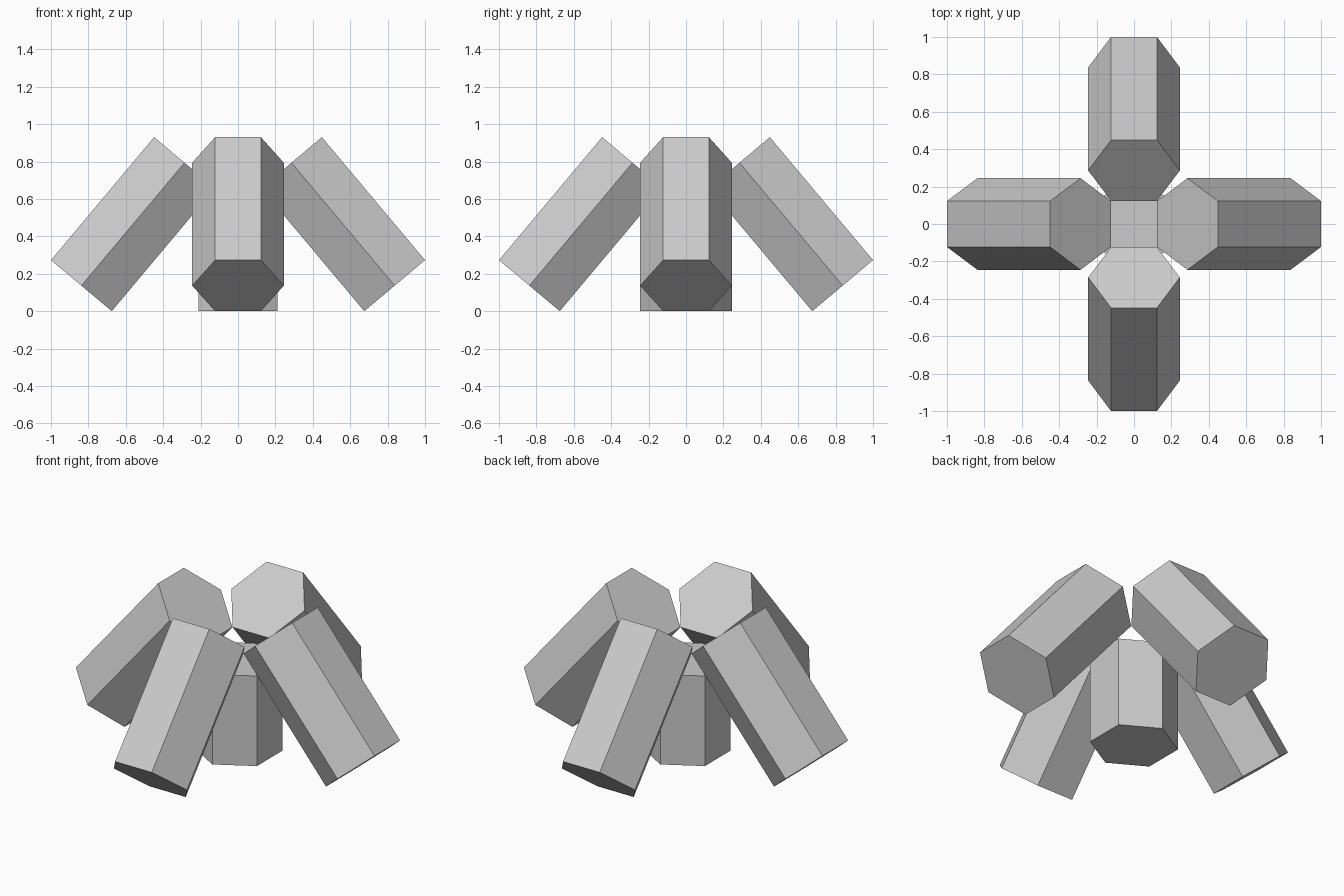
import bpy
from math import radians, sin, cos

if "Cube" in bpy.data.objects:
    bpy.data.objects.remove(bpy.data.objects["Cube"])

RADIUS = 0.245                  # hexagon corner radius
FLAT = RADIUS * cos(radians(30))  # centre to flat side
LENGTH = 0.858
LEAN = radians(40)


def hex_prism(name, length, location, rotation=(0, 0, 0)):
    bpy.ops.mesh.primitive_cylinder_add(vertices=6, radius=RADIUS, depth=length,
                                        location=location, rotation=rotation)
    bpy.context.object.name = name


# Upright core standing on the ground
hex_prism("core_post", 0.545, (0, 0, 0.2725))

# Four posts leaning inward around the core
reach = 1.0 - (LENGTH / 2 * sin(LEAN) + FLAT * cos(LEAN))
height = LENGTH / 2 * cos(LEAN) + FLAT * sin(LEAN)
for i, side in enumerate(("right", "back", "left", "front")):
    turn = radians(90 * i)
    hex_prism(f"leaning_post_{side}", LENGTH,
              (reach * cos(turn), reach * sin(turn), height),
              (0, -LEAN, turn))
